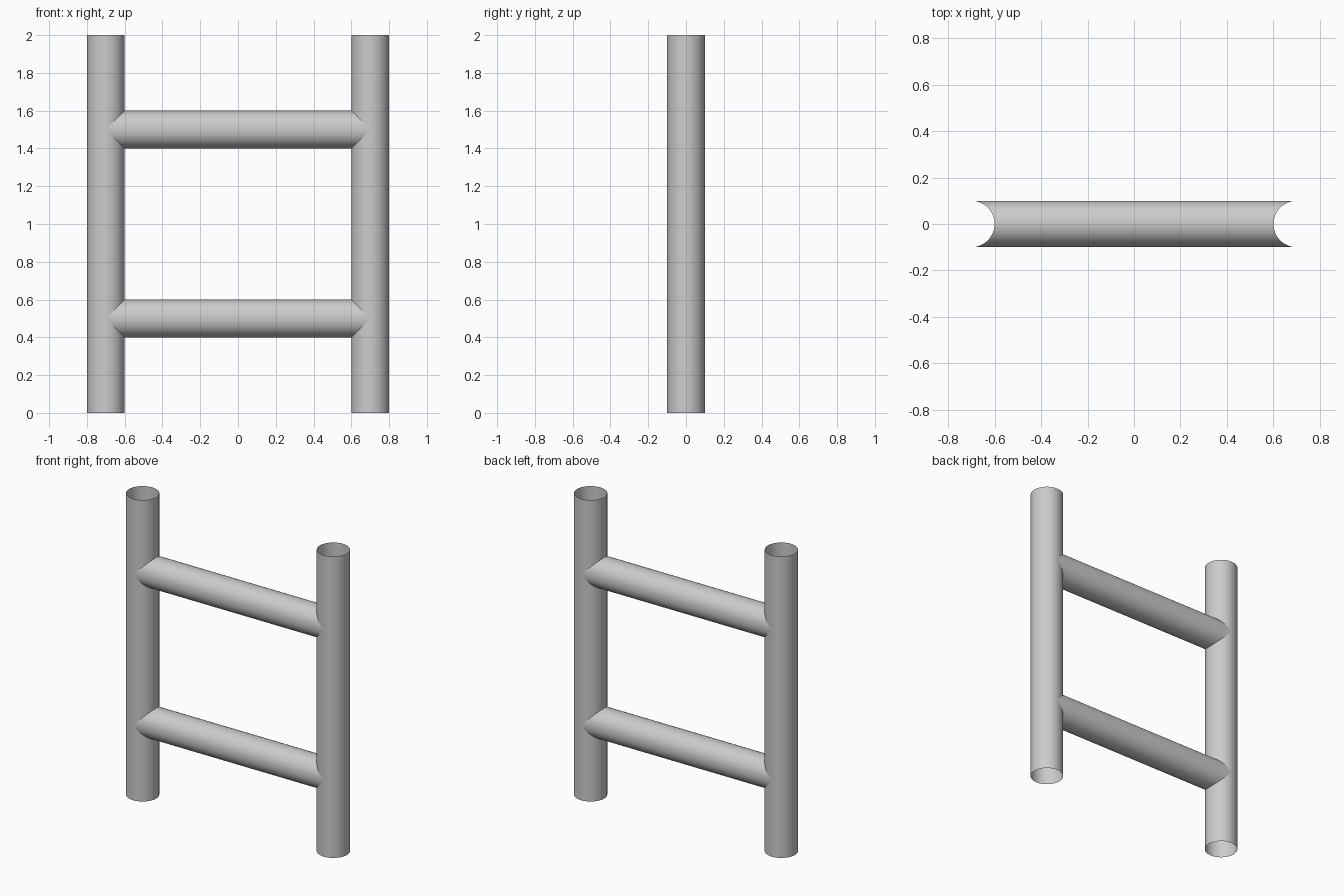
import bpy, math

if "Cube" in bpy.data.objects:
    bpy.data.objects.remove(bpy.data.objects["Cube"])

R, SIDES = 0.1, 48      # tube radius and facets
POST_X, HEIGHT = 0.7, 2.0


def open_tube(name, start, end):
    """Open shell bridging two rings of points, smooth shaded."""
    n = len(start)
    faces = [(i, (i + 1) % n, n + (i + 1) % n, n + i) for i in range(n)]
    mesh = bpy.data.meshes.new(name)
    mesh.from_pydata(start + end, [], faces)
    mesh.shade_smooth()
    obj = bpy.data.objects.new(name, mesh)
    bpy.context.collection.objects.link(obj)
    return obj


ring = [(R * math.cos(2 * math.pi * i / SIDES), R * math.sin(2 * math.pi * i / SIDES))
        for i in range(SIDES)]

# Upright posts, open at both ends
for side, x in (("left", -POST_X), ("right", POST_X)):
    open_tube(side + "_post",
              [(x + a, b, 0) for a, b in ring],
              [(x + a, b, HEIGHT) for a, b in ring])

# Rungs, ends coped to sit against the equal-radius posts
for level, z in (("lower", 0.5), ("upper", 1.5)):
    open_tube(level + "_rung",
              [(-POST_X + abs(b), a, z + b) for a, b in ring],
              [(POST_X - abs(b), a, z + b) for a, b in ring])
